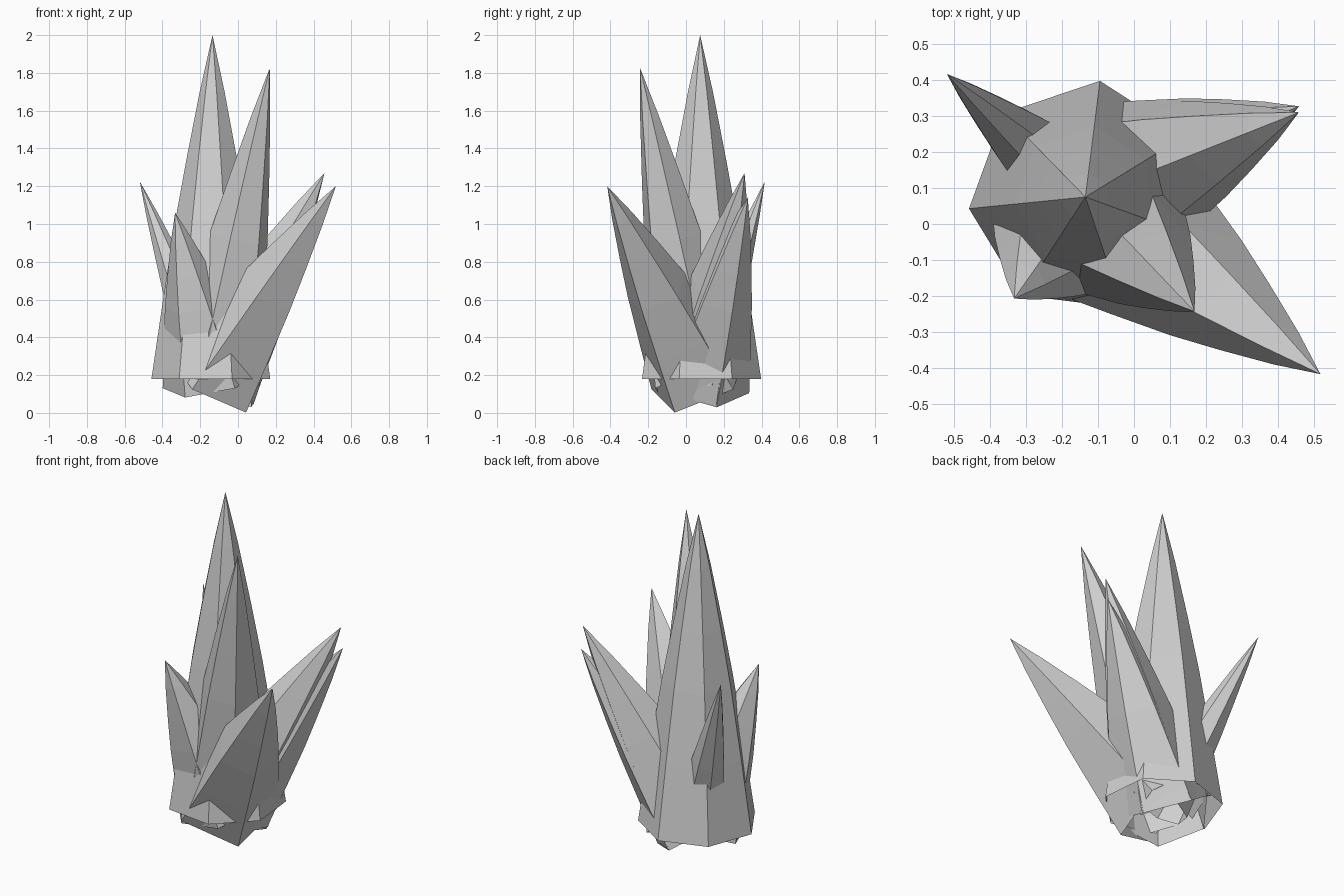
import bpy, bmesh, math
from mathutils import Vector

if "Cube" in bpy.data.objects:
    bpy.data.objects.remove(bpy.data.objects["Cube"], do_unlink=True)

# One stone colour for the whole cluster
stone = bpy.data.materials.new("grey_stone")
stone.use_nodes = True
grey = (0.63, 0.63, 0.63, 1)
stone.diffuse_color = grey
stone.node_tree.nodes["Principled BSDF"].inputs["Base Color"].default_value = grey

ROOT = Vector((-0.135, 0.075, 0.18))
# Taper shared by all spikes: (fraction of length, fraction of base radius)
TAPER = [(0, 1), (0.23, 0.81), (0.46, 0.61), (0.64, 0.425), (0.835, 0.21)]


def crystal(name, tip, radius, sides, turn=0.0):
    """Open-based tapering spike from the shared root, one ridge on its underside."""
    axis = Vector(tip) - ROOT
    along = axis.normalized()
    flat = Vector((axis.x, axis.y, 0))
    if flat.length < 0.01:
        flat = Vector((1, 0, 0))
    under = (flat - along * flat.dot(along)).normalized()
    side = along.cross(under)

    bm = bmesh.new()
    rings = []
    for f, r in TAPER:
        ring = []
        for i in range(sides):
            a = math.tau * i / sides + turn
            offset = under * math.cos(a) + side * math.sin(a)
            ring.append(bm.verts.new(ROOT + axis * f + offset * radius * r))
        rings.append(ring)
    point = bm.verts.new(tip)
    for i in range(sides):
        j = (i + 1) % sides
        for low, high in zip(rings, rings[1:]):
            bm.faces.new((low[i], low[j], high[j], high[i]))
        bm.faces.new((rings[-1][i], rings[-1][j], point))
    mesh = bpy.data.meshes.new(name)
    bm.to_mesh(mesh)
    bm.free()
    mesh.materials.append(stone)
    obj = bpy.data.objects.new(name, mesh)
    bpy.context.collection.objects.link(obj)


# Tall upright spike, then the leaning ones around it
crystal("main_crystal", (-0.135, 0.075, 2.0), 0.325, 7, math.radians(-20))
crystal("front_tall_crystal", (0.168, -0.243, 1.825), 0.26, 6)
crystal("front_left_crystal", (0.518, -0.417, 1.2), 0.285, 5)
crystal("back_left_crystal", (0.458, 0.31, 1.27), 0.27, 6)
crystal("back_left_twin_crystal", (0.458, 0.327, 1.14), 0.27, 6)
crystal("back_right_crystal", (-0.52, 0.417, 1.225), 0.148, 7)
crystal("front_right_crystal", (-0.333, -0.207, 1.06), 0.27, 6)
